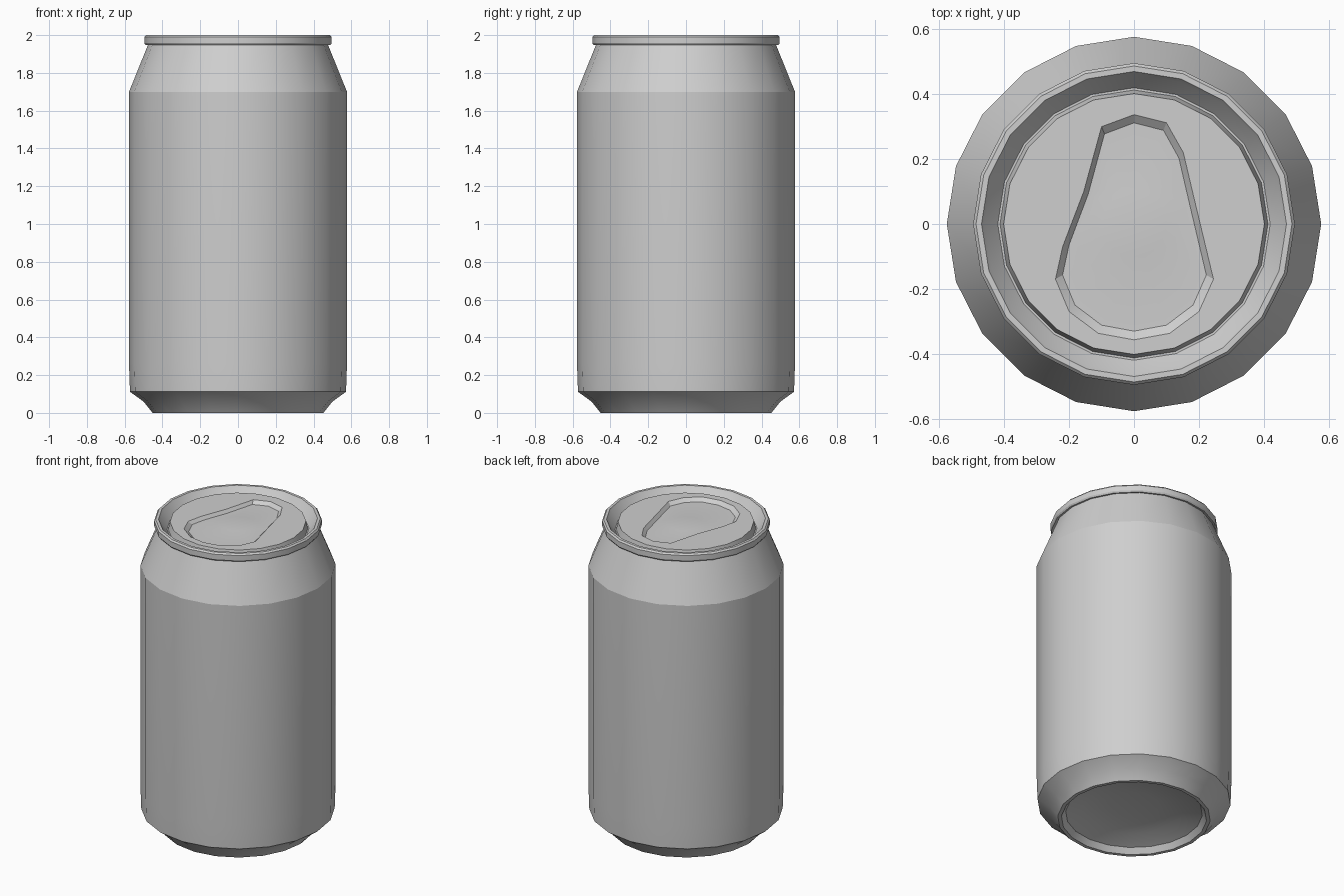
import bpy, bmesh, math

SIDES = 20

cube = bpy.data.objects.get("Cube")
if cube:
    bpy.data.objects.remove(cube, do_unlink=True)

metal = bpy.data.materials.new("brushed grey metal")
metal.use_nodes = True
GREY = (0.62, 0.62, 0.62, 1)
metal.diffuse_color = GREY
metal.node_tree.nodes["Principled BSDF"].inputs["Base Color"].default_value = GREY


def finish(bm, name, angle=20):
    mesh = bpy.data.meshes.new(name)
    bm.to_mesh(mesh)
    bm.free()
    mesh.materials.append(metal)
    obj = bpy.data.objects.new(name, mesh)
    bpy.context.collection.objects.link(obj)
    bpy.ops.object.select_all(action='DESELECT')
    obj.select_set(True)
    bpy.context.view_layer.objects.active = obj
    bpy.ops.object.shade_smooth_by_angle(angle=math.radians(angle))
    return obj


def circle(bm, radius, z):
    steps = [2 * math.pi * i / SIDES for i in range(SIDES)]
    return [bm.verts.new((radius * math.cos(a), radius * math.sin(a), z)) for a in steps]


def bridge(bm, low, high):
    n = len(low)
    for i in range(n):
        j = (i + 1) % n
        bm.faces.new((low[i], low[j], high[j], high[i]))


def lathe(name, profile, cap_start=False):
    """Turn a (radius, height) profile, listed so that faces point outward."""
    bm = bmesh.new()
    rings = [circle(bm, r, z) for r, z in profile]
    for low, high in zip(rings, rings[1:]):
        bridge(bm, low, high)
    if cap_start:
        bm.faces.new(list(reversed(rings[0])))
    return finish(bm, name)


def fill_between(bm, *loops):
    """Flat sheet between an outer loop and an inner loop."""
    edges = []
    for loop in loops:
        for a, b in zip(loop, loop[1:] + loop[:1]):
            edges.append(bm.edges.get((a, b)) or bm.edges.new((a, b)))
    bmesh.ops.triangle_fill(bm, edges=edges, use_beauty=True, normal=(0, 0, 1))


# Domed underside with its standing ring
lathe("base", [(0.15, 0.09), (0.30, 0.07), (0.405, 0.035), (0.43, 0),
               (0.452, 0), (0.50, 0.06), (0.572, 0.112)], cap_start=True)

# Straight wall and tapered neck
lathe("body", [(0.572, 0.112), (0.577, 0.26), (0.577, 1.7)])
lathe("neck", [(0.577, 1.7), (0.476, 1.95)])

# Rolled rim, running down into the groove around the lid
lathe("rim", [(0.476, 1.95), (0.49, 1.948), (0.496, 1.958), (0.496, 1.99),
              (0.487, 2.0), (0.47, 2.0), (0.46, 1.985), (0.42, 1.935),
              (0.413, 1.935), (0.402, 1.983)])

# Lid panel with a tapered recess and a shallow raised button
outline = [(0, 0.337), (-0.10, 0.30), (-0.155, 0.10), (-0.22, -0.07),
           (-0.242, -0.17), (-0.20, -0.27), (-0.11, -0.337), (0, -0.357),
           (0.11, -0.337), (0.20, -0.27), (0.245, -0.17), (0.185, 0.08),
           (0.152, 0.22), (0.10, 0.312)]
bm = bmesh.new()
edge = circle(bm, 0.402, 1.983)
lip = [bm.verts.new((x, y, 1.983)) for x, y in outline]
floor = [bm.verts.new((x * 0.91, y * 0.925, 1.963)) for x, y in outline]
button_foot = circle(bm, 0.135, 1.963)
button_top = circle(bm, 0.10, 1.967)
bridge(bm, lip, floor)
bridge(bm, button_foot, button_top)
bm.faces.new(button_top)
fill_between(bm, edge, lip)
fill_between(bm, floor, button_foot)
for face in bm.faces:
    face.normal_update()
    if face.normal.z < 0:
        face.normal_flip()
finish(bm, "lid")
